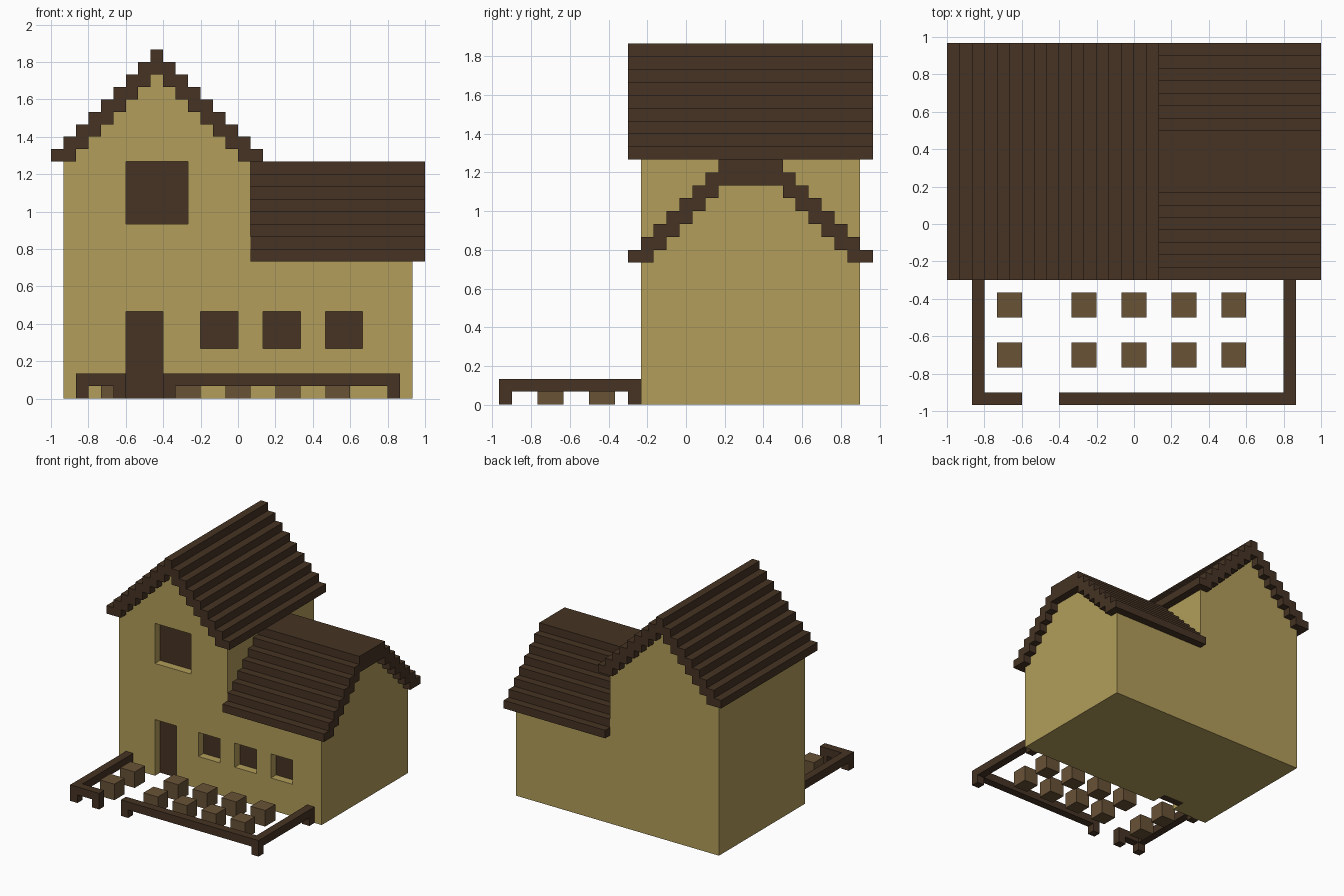
import bpy
import bmesh
from mathutils import Vector

if "Cube" in bpy.data.objects:
    bpy.data.objects.remove(bpy.data.objects["Cube"], do_unlink=True)

U = 1 / 15                              # one block of the grid
ORIGIN = Vector((-15, -14.5, 0))        # grid corner, in blocks


def material(name, srgb):
    lin = [((c / 255 + 0.055) / 1.055) ** 2.4 for c in srgb] + [1]
    mat = bpy.data.materials.new(name)
    mat.use_nodes = True
    mat.diffuse_color = lin
    bsdf = next(n for n in mat.node_tree.nodes if n.type == 'BSDF_PRINCIPLED')
    bsdf.inputs["Base Color"].default_value = lin
    bsdf.inputs["Roughness"].default_value = 0.9
    return mat


PLASTER = material("straw plaster", (178, 157, 90))
DARK = material("dark timber", (70, 51, 36))
CRATE = material("brown crate wood", (104, 82, 54))


def finish(name, bm, mat):
    """Scale grid blocks to units and link the object."""
    bmesh.ops.recalc_face_normals(bm, faces=bm.faces)
    for v in bm.verts:
        v.co = (v.co + ORIGIN) * U
    mesh = bpy.data.meshes.new(name)
    bm.to_mesh(mesh)
    bm.free()
    mesh.materials.append(mat)
    obj = bpy.data.objects.new(name, mesh)
    bpy.context.collection.objects.link(obj)
    return obj


def boxes(name, spans, mat):
    """One object of blocks, each given as x0, x1, y0, y1, z0, z1."""
    bm = bmesh.new()
    for x0, x1, y0, y1, z0, z1 in spans:
        new = bmesh.ops.create_cube(bm, size=1)["verts"]
        for v in new:
            v.co = ((x0 + x1) / 2 + v.co.x * (x1 - x0),
                    (y0 + y1) / 2 + v.co.y * (y1 - y0),
                    (z0 + z1) / 2 + v.co.z * (z1 - z0))
    return finish(name, bm, mat)


def stepped(name, start, lows, highs, axis, a0, a1, mat):
    """Extrude a stepped profile, one column per block, along x or y."""
    upper = [(start + i + d, h) for i, h in enumerate(highs) for d in (0, 1)]
    lower = [(start + i + d, h) for i, h in enumerate(lows) for d in (0, 1)]
    path = upper + lower[::-1]
    path = [p for i, p in enumerate(path) if p != path[i - 1]]
    bm = bmesh.new()
    verts = [bm.verts.new((a0, s, z) if axis == 'x' else (s, a0, z)) for s, z in path]
    face = bm.faces.new(verts)
    out = bmesh.ops.extrude_face_region(bm, geom=[face])["geom"]
    shift = Vector((a1 - a0, 0, 0)) if axis == 'x' else Vector((0, a1 - a0, 0))
    bmesh.ops.translate(bm, vec=shift,
                        verts=[g for g in out if isinstance(g, bmesh.types.BMVert)])
    bmesh.ops.dissolve_limit(bm, angle_limit=0.01, verts=bm.verts, edges=bm.edges)
    return finish(name, bm, mat)


def cut(wall, spans):
    """Cut square openings two blocks deep into the front wall."""
    for x0, x1, z0, z1 in spans:
        cutter = boxes("opening_cutter", [(x0, x1, 10, 13, z0 or -1, z1)], PLASTER)
        cutter.hide_render = True
        mod = wall.modifiers.new("opening", 'BOOLEAN')
        mod.operation = 'DIFFERENCE'
        mod.solver = 'EXACT'
        mod.object = cutter
        bpy.context.view_layer.objects.active = wall
        bpy.ops.object.modifier_apply(modifier=mod.name)
        bpy.data.objects.remove(cutter, do_unlink=True)


# Roof step heights per column
main_rise = [min(i, 16 - i) for i in range(17)]
main_top = [20 + r for r in main_rise]
main_low = [max(19, 18 + r) for r in main_rise]
wing_rise = [min(j, 18 - j, 7) for j in range(19)]
wing_top = [12 + r for r in wing_rise]
wing_low = [max(11, 10 + r) for r in wing_rise]

# Tall house and low wing, with walls filling the gables
main_wall = stepped("main_house_walls", 1, [0] * 15, main_low[1:-1], 'y', 11, 28, PLASTER)
wing_wall = stepped("wing_walls", 11, [0] * 17, wing_low[1:-1], 'x', 16, 29, PLASTER)
stepped("main_roof", 0, main_low, main_top, 'y', 10, 29, DARK)
stepped("wing_roof", 10, wing_low, wing_top, 'x', 16, 30, DARK)

# Door and windows, set one block back from the wall face
main_openings = {"door": (6, 9, 0, 7), "upper_window": (6, 11, 14, 19),
                 "lower_window_1": (12, 15, 4, 7)}
wing_openings = {"lower_window_2": (17, 20, 4, 7), "lower_window_3": (22, 25, 4, 7)}
for wall, openings in ((main_wall, main_openings), (wing_wall, wing_openings)):
    cut(wall, openings.values())
    for name, (x0, x1, z0, z1) in openings.items():
        boxes(name, [(x0, x1, 12, 13, z0, z1)], DARK)

# Garden fence with a gap in front of the door
boxes("fence_rails", [(2, 6, 0, 1, 1, 2), (9, 28, 0, 1, 1, 2),
                      (2, 3, 1, 11, 1, 2), (27, 28, 1, 11, 1, 2)], DARK)
posts = [(2, 0), (5, 0), (9, 0), (27, 0), (2, 10), (27, 10)]
boxes("fence_posts", [(x, x + 1, y, y + 1, 0, 1) for x, y in posts], DARK)

# Two rows of garden blocks
for row, y in enumerate((3, 7)):
    for col, x in enumerate((4, 10, 14, 18, 22)):
        boxes(f"garden_block_{row + 1}_{col + 1}", [(x, x + 2, y, y + 2, 0, 2)], CRATE)
